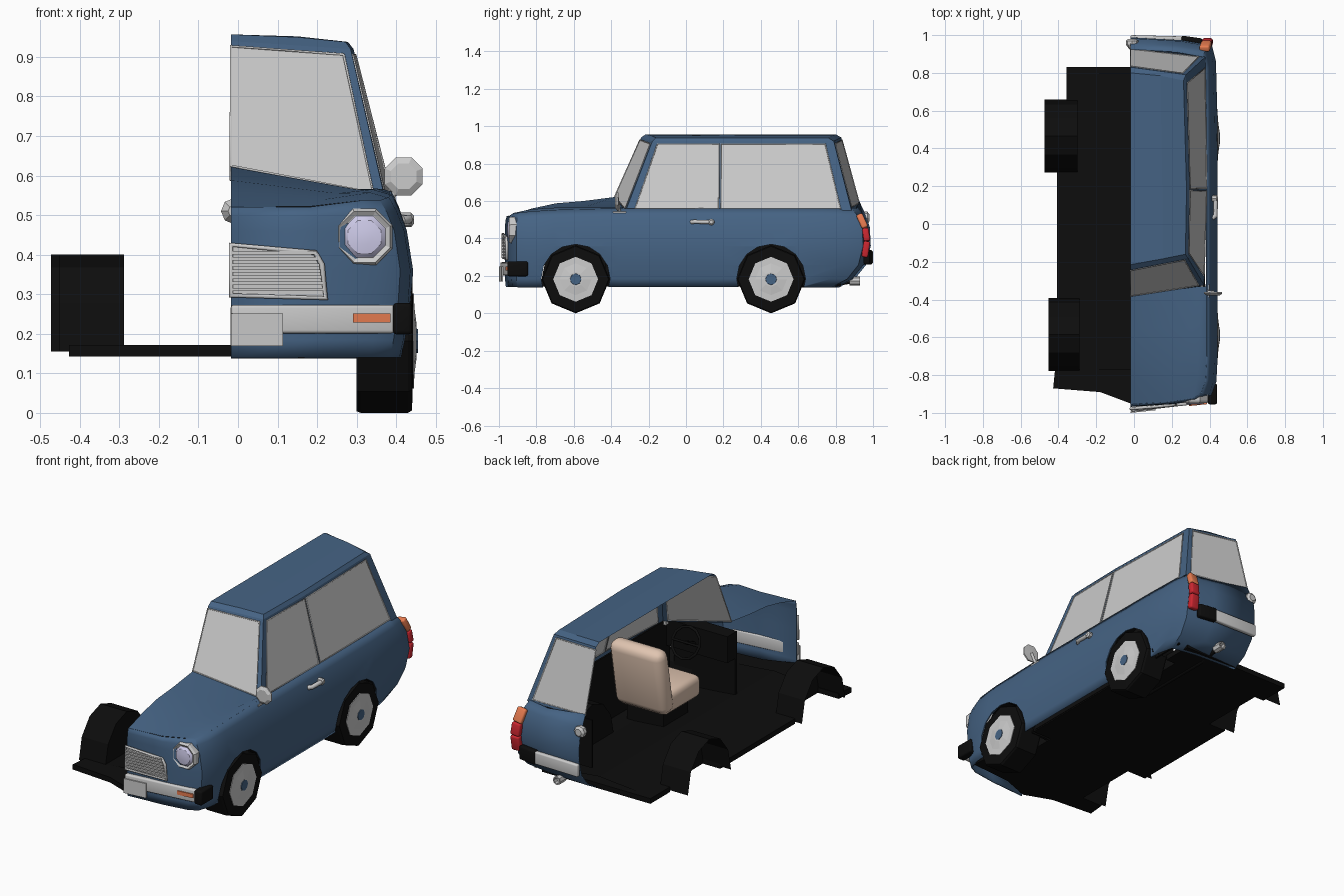
import bpy, bmesh, math
from mathutils import Vector

if "Cube" in bpy.data.objects:
    bpy.data.objects.remove(bpy.data.objects["Cube"])

CX = -0.018                      # plane where the half body is cut open

def mat(name, r, g, b):
    m = bpy.data.materials.new(name)
    m.diffuse_color = (r, g, b, 1)
    m.use_nodes = True
    m.node_tree.nodes["Principled BSDF"].inputs["Base Color"].default_value = m.diffuse_color
    return m

BLUE = mat("blue paint", .06, .125, .23)
BLACK = mat("black", .004, .004, .004)
BEIGE = mat("beige", .75, .56, .44)
ORANGE = mat("orange", .8, .2, .08)
RED = mat("red", .6, .02, .03)
LENS = mat("lens", .62, .6, .82)

def mesh(name, verts, faces, m=None, smooth=False):
    me = bpy.data.meshes.new(name)
    me.from_pydata([tuple(v) for v in verts], [], faces)
    bm = bmesh.new()
    bm.from_mesh(me)
    bmesh.ops.recalc_face_normals(bm, faces=bm.faces)
    bm.to_mesh(me)
    bm.free()
    o = bpy.data.objects.new(name, me)
    bpy.context.collection.objects.link(o)
    if m:
        me.materials.append(m)
    if smooth:
        bpy.ops.object.select_all(action='DESELECT')
        o.select_set(True)
        bpy.context.view_layer.objects.active = o
        bpy.ops.object.shade_smooth_by_angle(angle=math.radians(35))
    return o

def grid(name, rows, m=None, smooth=False):
    n = len(rows[0])
    faces = [(i*n+j, i*n+j+1, (i+1)*n+j+1, (i+1)*n+j)
             for i in range(len(rows)-1) for j in range(n-1)]
    return mesh(name, [p for r in rows for p in r], faces, m, smooth)

def bar(name, p0, p1, w, h, m=None, up=(0, 0, 1), bevel=0):
    """Box running from p0 to p1, w across, h along up."""
    p0, p1 = Vector(p0), Vector(p1)
    s = (p1-p0).cross(Vector(up)).normalized()
    u = s.cross(p1-p0).normalized()
    v = [p + s*a*w/2 + u*b*h/2 for p in (p0, p1) for a, b in ((-1, -1), (1, -1), (1, 1), (-1, 1))]
    f = [(0, 1, 2, 3), (4, 5, 6, 7)] + [(i, (i+1) % 4, (i+1) % 4+4, i+4) for i in range(4)]
    o = mesh(name, v, f, m)
    if bevel:
        b = o.modifiers.new("bevel", 'BEVEL')
        b.width, b.segments = bevel, 3
        for p in o.data.polygons:
            p.use_smooth = True
    return o

def box(name, lo, hi, m=None, bevel=0):
    c = [(a+b)/2 for a, b in zip(lo, hi)]
    return bar(name, (c[0], lo[1], c[2]), (c[0], hi[1], c[2]), hi[0]-lo[0], hi[2]-lo[2], m, bevel=bevel)

def lathe(name, prof, c, axis, m=None, n=8, phase=0, smooth=False):
    """Profile of (radius, offset) turned around the x or y axis through c."""
    v = []
    for r, d in prof:
        for i in range(n):
            a = 2*math.pi*i/n + phase
            p, q = r*math.cos(a), r*math.sin(a)
            v.append((c[0]+d, c[1]+p, c[2]+q) if axis == 'x' else (c[0]+p, c[1]+d, c[2]+q))
    f = [(k*n+i, k*n+(i+1) % n, (k+1)*n+(i+1) % n, (k+1)*n+i)
         for k in range(len(prof)-1) for i in range(n)]
    f += [tuple(range(n)), tuple(range(len(v)-n, len(v)))]
    return mesh(name, v, f, m, smooth)

def tube(name, pts, r, m=None, cyclic=False):
    cu = bpy.data.curves.new(name, 'CURVE')
    cu.dimensions, cu.bevel_depth, cu.bevel_resolution = '3D', r, 1
    cu.use_fill_caps = True
    s = cu.splines.new('POLY')
    s.points.add(len(pts)-1)
    for p, q in zip(s.points, pts):
        p.co = (*q, 1)
    s.use_cyclic_u = cyclic
    o = bpy.data.objects.new(name, cu)
    bpy.context.collection.objects.link(o)
    if m:
        cu.materials.append(m)

# Lower body: plan contours stacked in z (height, half width, front y, rear y)
rows = []
for z, w, yf, yr in ((.14, .43, -.92, .80), (.185, .44, -.925, .885), (.26, .451, -.925, .945), (.36, .458, -.925, .97),
                     (.46, .442, -.925, .965), (.52, .422, -.922, .94), (.56, .403, -.915, .91)):
    d = max(0, z-.46)*.4
    plan = [(0, yf-.04, d), (.5, yf-.025, d), (.82, yf-.005, d*.6), (.93, yf+.02, d*.6), (.985, yf+.09, d*.4),
            (1, yf+.22, d*.2), (1, -.36, 0), (1, .18, 0), (.995, .6, 0), (.98, yr-.11, 0), (.935, yr-.025, 0),
            (.6, yr, 0), (0, yr+.015, -max(0, z-.5)*.6)]
    rows.append([(CX+w*f, y, z-dz) for f, y, dz in plan])
body = grid("lower_body", rows, BLUE, True)
s = body.modifiers.new("thickness", 'SOLIDIFY')
s.thickness, s.offset = .006, 0
for y in (-.59, .455):           # wheel openings
    cut = lathe("wheel_cutter", [(.184, -.15), (.184, .15)], (.42, y, .185), 'x', n=16)
    cut.hide_render = cut.hide_viewport = True
    b = body.modifiers.new("opening", 'BOOLEAN')
    b.object, b.operation, b.solver = cut, 'DIFFERENCE', 'EXACT'

# Bonnet with raised fender: y, edge x/z, fender top x/z, crease x/z, centre z
hood = [[(.357, -.895, .535), (.312, -.92, .537), (.184, -.94, .522), (CX, -.955, .52)]]
for y, ex, ez, fx, fz, kx, kz, cz in ((-.825, .379, .544, .335, .557, .22, .54, .56), (-.695, .385, .552, .34, .565, .25, .555, .588),
                                      (-.55, .385, .556, .35, .567, .30, .565, .6), (-.33, .385, .56, .37, .565, .345, .555, .622)):
    hood.append([(ex, y, ez), (fx, y, fz), (kx, y, kz), (CX, y-.05*(y > -.5), cz)])
grid("bonnet", hood, BLUE, True)

# Greenhouse: each panel is a quad split into painted frame, pane and rim
A0, A1, Am, A2, A3 = map(Vector, ((CX, -.24, .94), (.285, -.18, .92), (.292, .18, .92), (.275, .79, .92), (CX, .83, .94)))
B0, B1, Bm, B2, B3 = map(Vector, ((CX, -.385, .615), (.372, -.325, .54), (.387, .18, .55), (.378, .885, .55), (CX, .93, .575)))

def window(name, q, u0, u1, v0, v1):
    at = lambda u, v: (q[0].lerp(q[1], u)).lerp(q[3].lerp(q[2], u), v)
    g = [[at(u, v) for u in (0, u0, u1, 1)] for v in (0, v0, v1, 1)]
    idx = [(i, j) for i in range(3) for j in range(3) if (i, j) != (1, 1) and not (j == 0 and u0 == 0)]
    mesh(name+"_frame", [p for r in g for p in r],
         [(i*4+j, i*4+j+1, i*4+j+5, i*4+j+4) for i, j in idx], BLUE)
    pane = [at(u, v) for u, v in ((u0, v0), (u1, v0), (u1, v1), (u0, v1))]
    mesh(name+"_pane", pane, [(0, 1, 2, 3)])
    tube(name+"_rim", pane, .004, cyclic=True)

window("windscreen", (B0, B1, A1, A0), 0, .93, .03, .96)
window("front_side_window", (B1, Bm, Am, A1), .09, .99, .03, .96)
window("rear_side_window", (Bm, B2, A2, Am), .01, .92, .03, .96)
window("rear_window", (B3, B2, A2, A3), 0, .92, .04, .96)

# Roof
grid("roof", [[A0, A0.lerp(A1, .55), A1], [(CX, -.215, .957), (.15, -.185, .95), (.272, -.16, .938)],
              [(CX, .18, .957), (.15, .18, .952), (.278, .18, .938)],
              [(CX, .80, .957), (.14, .785, .95), (.262, .76, .938)], [A3, A3.lerp(A2, .55), A2]], BLUE)
grid("roof_edge", [[A1, Am, A2], [(.272, -.16, .938), (.278, .18, .938), (.262, .76, .938)]], BLUE)

# Floor pan, tunnel and wheel housings (full width)
half = [(.16, -.89), (.41, -.87), (.40, -.77), (.27, -.77), (.27, -.395), (.39, -.395), (.39, .275),
        (.28, .275), (.28, .655), (.34, .655), (.34, .83)]
out = [(0, -.95)] + half + [(-x, y) for x, y in reversed(half)]
n = len(out)
mesh("floor_pan", [(CX+x, y, z) for z in (.143, .172) for x, y in out],
     [tuple(range(n)), tuple(range(n, 2*n))] + [(i, (i+1) % n, (i+1) % n+n, i+n) for i in range(n)], BLACK)
grid("floor_tunnel", [[(CX+x, y, z) for x, z in ((-.27, .172), (-.1, .185), (0, .195), (.1, .185), (.27, .172))]
                      for y in (-.77, .8)], BLACK)
for sx in (-1, 1):
    for yc, xi, xo in ((-.585, .27, .435), (.465, .28, .455)):
        arc = [(yc+.193*math.cos(t*math.pi/6), .155+.245*math.sin(t*math.pi/6)) for t in range(7)]
        xo = min(xo, .44) if sx > 0 else xo
        v = [(CX+sx*x, y, z) for x in (xi, xo) for y, z in arc]
        mesh("wheel_housing", v, [(i, i+1, i+8, i+7) for i in range(6)] + [tuple(range(7))], BLACK)

# Cabin interior
box("side_lining", (.365, -.38, .15), (.375, .82, .545), BLACK)
box("rear_lining", (CX, .86, .27), (.34, .87, .54), BLACK)
box("dashboard", (CX, -.42, .40), (.365, -.345, .55), BLACK)
box("firewall", (CX, -.43, .15), (.365, -.415, .55), BLACK)
tube("steering_wheel", [(.19+.085*math.cos(a), -.27-.035*math.sin(a), .49+.078*math.sin(a))
                        for a in (i*math.pi/6 for i in range(12))], .008, BLACK, True)
tube("steering_column", [(.19, -.27, .49), (.19, -.36, .45)], .012, BLACK)
tube("steering_spoke", [(.105, -.27, .49), (.275, -.27, .49)], .007, BLACK)
box("seat_cushion", (.03, -.19, .26), (.34, .14, .385), BEIGE, .035)
bar("seat_back", (.185, .10, .27), (.185, .165, .645), .33, .10, BEIGE, (0, 1, 0), .045)
box("seat_base", (.07, -.12, .16), (.30, .10, .27), BLACK)

# Wheels
for y in (-.59, .455):
    c = (.37, y, .182)
    lathe("tyre", [(.10, -.07), (.178, -.07), (.182, -.06), (.182, .06), (.176, .07), (.118, .072)], c, 'x', BLACK)
    lathe("hubcap", [(.12, .06), (.12, .075), (.085, .076), (.04, .082)], c, 'x')
    lathe("hub_centre", [(.033, .075), (.03, .085)], c, 'x', BLUE)

# Headlight
h, ph = (.32, -.91, .445), math.pi/8
lathe("headlight_rim", [(.077, .05), (.077, -.025), (.07, -.037), (.059, -.03)], h, 'y', phase=ph)
lathe("headlight_lens", [(.059, -.028), (.045, -.042), (.02, -.046)], h, 'y', LENS, phase=ph, smooth=True)

# Grille: frame, backing and slats following the slanted nose
gy = lambda x: -.975+(x-CX)*.085
rim = [(CX, .425), (.195, .405), (.212, .375), (.222, .29), (CX, .297)]
tube("grille_frame", [(x, gy(x)-.003, z) for x, z in rim], .008, cyclic=True)
mesh("grille_backing", [(x, gy(x), z) for x, z in rim], [(0, 1, 2, 3, 4)])
for i in range(7):
    z = .312+i*.0155
    x = .217-i*.003
    bar("grille_slat", (CX, gy(CX)-.004, z), (x, gy(x)-.004, z), .016, .008)

# Front bumper, plate, indicator and black end
bar("front_bumper", (CX, -.980, .237), (.395, -.932, .237), .028, .072, bevel=.008)
bar("number_plate", (CX, -.996, .21), (.113, -.982, .21), .008, .082)
bar("front_indicator", (.29, -.955, .24), (.385, -.945, .24), .018, .022, ORANGE)
box("front_bumper_end", (.392, -.955, .198), (.44, -.845, .278), BLACK, .01)

# Rear bumper, tail lights, tailgate handle and exhaust
bar("rear_bumper", (CX, .987, .30), (.26, .98, .30), .026, .07, bevel=.008)
bar("rear_bumper_end", (.25, .981, .30), (.36, .965, .30), .034, .078, BLACK, bevel=.01)
tail = [(.372, .925, .528), (.385, .958, .455), (.39, .968, .385), (.388, .955, .30)]
for nm, a, b, m in zip(("tail_indicator", "tail_light", "brake_light"), tail, tail[1:], (ORANGE, RED, RED)):
    bar(nm, a, b, .055, .035, m, (0, 1, 0), .01)
lathe("tailgate_handle", [(.015, -.03), (.033, -.005), (.033, .015), (.02, .025)], (CX+.008, .955, .51), 'y')
tube("exhaust_pipe", [(.16, .3, .15), (.16, .75, .15), (.16, .88, .17)], .014, BLACK)
lathe("exhaust_tip", [(.024, -.03), (.024, .025), (.017, .025), (.017, 0)], (.16, .905, .173), 'y')

# Wing mirror and door handle
tube("mirror_arm", [(.365, -.34, .53), (.395, -.36, .555), (.418, -.36, .598)], .009)
box("mirror_foot", (.35, -.39, .525), (.40, -.32, .545))
lathe("mirror", [(.035, -.014), (.052, -.004), (.052, .004), (.01, .006)], (.419, -.365, .598), 'y', phase=ph)
tube("door_handle", [(.415, .03, .488), (.432, .045, .49), (.432, .13, .488)], .012)
lathe("door_handle_knob", [(.018, -.02), (.018, .008), (.01, .015)], (.43, .135, .488), 'x')
